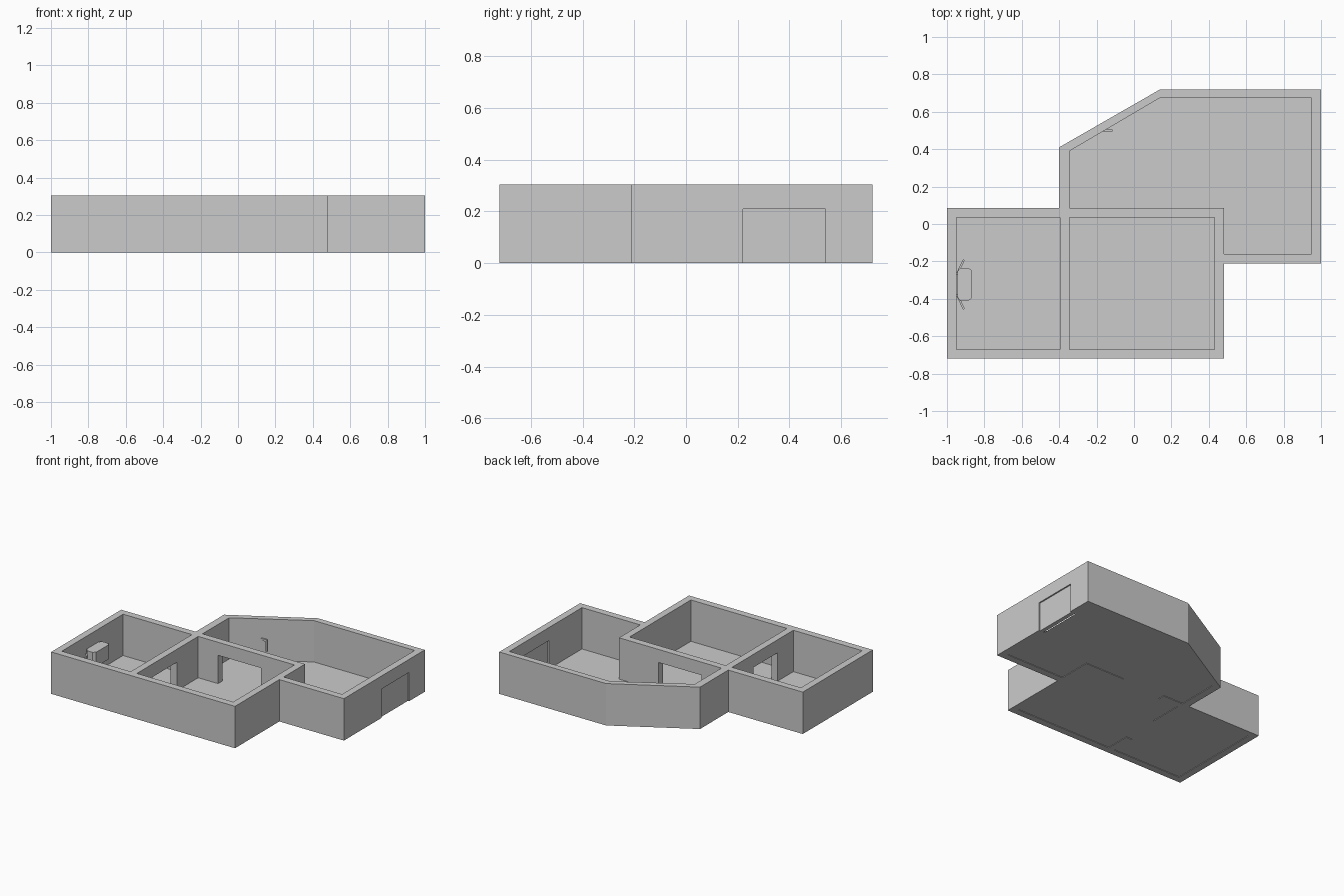
import bpy, bmesh, math

if "Cube" in bpy.data.objects:
    bpy.data.objects.remove(bpy.data.objects["Cube"])

H = 0.305       # wall height
DOOR_H = 0.21


def prism(name, outline, z0, z1):
    """Extrude a flat outline from z0 to z1 (a single face if equal)."""
    bm = bmesh.new()
    face = bm.faces.new([bm.verts.new((x, y, z0)) for x, y in outline])
    if z1 > z0:
        new = bmesh.ops.extrude_face_region(bm, geom=[face])["geom"]
        verts = [v for v in new if isinstance(v, bmesh.types.BMVert)]
        bmesh.ops.translate(bm, vec=(0, 0, z1 - z0), verts=verts)
        bmesh.ops.recalc_face_normals(bm, faces=bm.faces)
    me = bpy.data.meshes.new(name)
    bm.to_mesh(me)
    bm.free()
    ob = bpy.data.objects.new(name, me)
    bpy.context.collection.objects.link(ob)
    return ob


def rect(x0, x1, y0, y1):
    return [(x0, y0), (x1, y0), (x1, y1), (x0, y1)]


def cut(target, outline, z0, z1):
    cutter = prism("cutter", outline, z0, z1)
    cutter.hide_render = True
    mod = target.modifiers.new("cut", "BOOLEAN")
    mod.operation = "DIFFERENCE"
    mod.solver = "EXACT"
    mod.object = cutter
    bpy.context.view_layer.objects.active = target
    bpy.ops.object.modifier_apply(modifier=mod.name)
    bpy.data.objects.remove(cutter)


# Walls: outer block with three rooms cut out
outer = [(-1, -0.72), (0.48, -0.72), (0.48, -0.21), (1, -0.21), (1, 0.72),
         (0.14, 0.72), (-0.4, 0.41), (-0.4, 0.085), (-1, 0.085)]
walls = prism("walls", outer, 0, H)
rooms = [
    rect(-0.95, -0.395, -0.67, 0.035),
    rect(-0.345, 0.43, -0.67, 0.035),
    [(-0.345, 0.085), (0.48, 0.085), (0.48, -0.16), (0.95, -0.16),
     (0.95, 0.675), (0.14, 0.675), (-0.345, 0.39)],
]
for room in rooms:
    cut(walls, room, -0.1, H + 0.1)

# Doorways between rooms and to the outside
for opening in (rect(-0.41, -0.33, -0.49, -0.21),
                rect(-0.185, 0.16, 0.02, 0.1),
                rect(0.93, 1.02, 0.22, 0.54)):
    cut(walls, opening, -0.1, DOOR_H)

# Floor sheets, one for each room plus the doorway strips
for i, room in enumerate(rooms):
    prism(f"floor_{i + 1}", room, 0.004, 0.004)
prism("doorway_floor_side", rect(-0.395, -0.345, -0.49, -0.21), 0.004, 0.004)
prism("doorway_floor_back", rect(-0.185, 0.16, 0.035, 0.085), 0.004, 0.004)

# Closed outside door, set slightly back on both sides
prism("outside_door", rect(0.96, 0.99, 0.22, 0.54), 0, DOOR_H)

# Wall unit in the left room with chamfered front corners
prism("wall_unit", [(-0.945, -0.255), (-0.93, -0.235), (-0.885, -0.235),
                    (-0.865, -0.25), (-0.865, -0.395), (-0.885, -0.41),
                    (-0.93, -0.41), (-0.945, -0.39)], 0.11, 0.215)

# Slanted side plates, mirrored about the unit centre
for name, s in (("side_plate_back", 1), ("side_plate_front", -1)):
    c = -0.323
    prism(name, [(-0.952, c + s * 0.055), (-0.942, c + s * 0.05),
                 (-0.905, c + s * 0.13), (-0.914, c + s * 0.135)], 0.13, 0.19)

# Handle on the slanted wall
prism("handle_arm", rect(-0.165, -0.115, 0.495, 0.505), 0.15, 0.165)
prism("handle_grip", rect(-0.125, -0.115, 0.495, 0.505), 0.08, 0.15)
